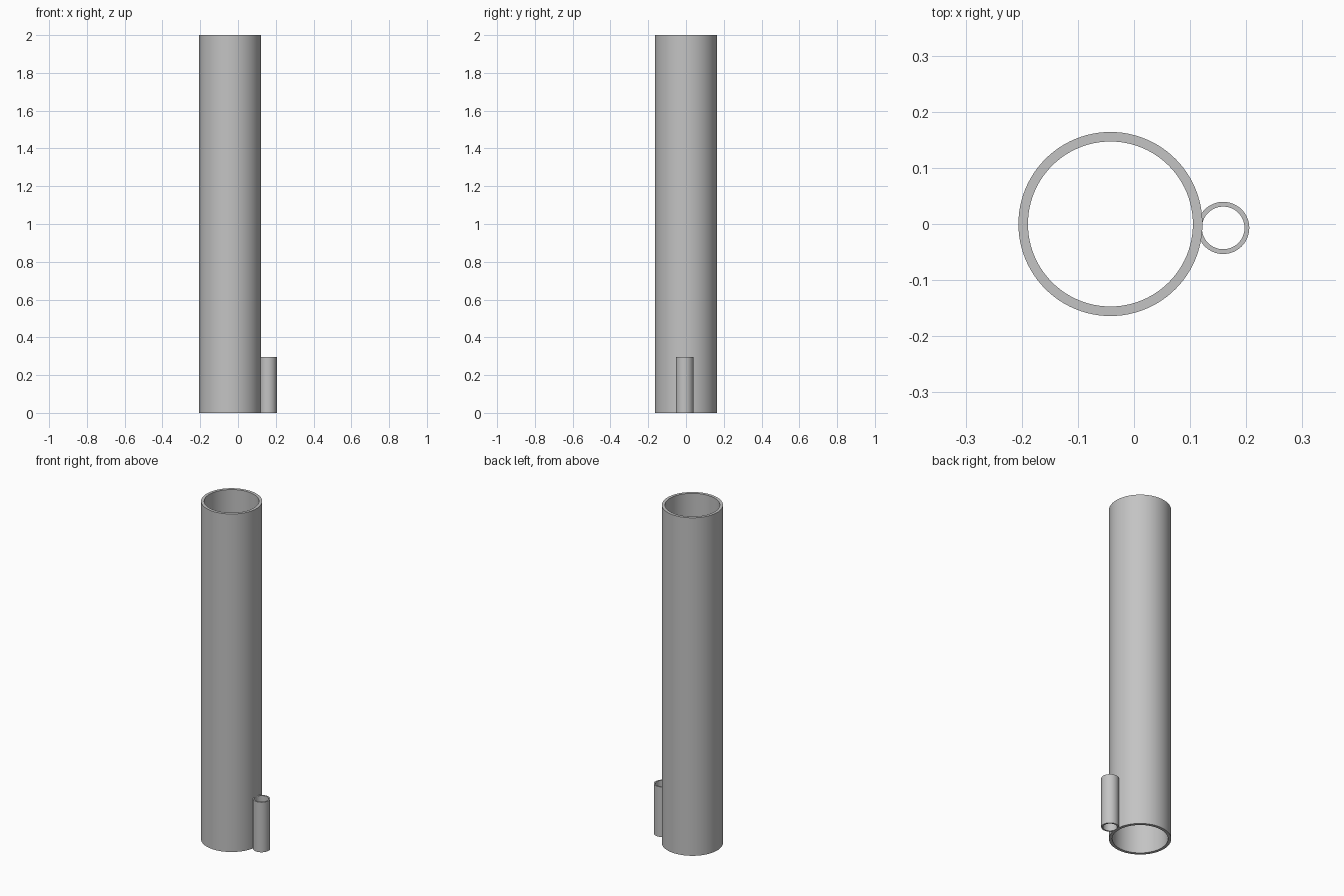
import bpy
import bmesh
import math

if "Cube" in bpy.data.objects:
    bpy.data.objects.remove(bpy.data.objects["Cube"], do_unlink=True)

grey = bpy.data.materials.new("plain grey")
grey.use_nodes = True
colour = (0.55, 0.55, 0.55, 1)
grey.diffuse_color = colour
grey.node_tree.nodes["Principled BSDF"].inputs["Base Color"].default_value = colour


def tube(name, x, y, outer, inner, height, sides=96):
    """Open pipe with wall thickness, made by spinning a rectangular wall section."""
    bm = bmesh.new()
    section = [(outer, 0), (outer, height), (inner, height), (inner, 0)]
    verts = [bm.verts.new((r, 0, z)) for r, z in section]
    edges = [bm.edges.new((verts[i], verts[(i + 1) % 4])) for i in range(4)]
    bmesh.ops.spin(bm, geom=verts + edges, cent=(0, 0, 0), axis=(0, 0, 1),
                   angle=math.tau, steps=sides, use_merge=True)
    bmesh.ops.remove_doubles(bm, verts=bm.verts, dist=1e-5)
    bmesh.ops.recalc_face_normals(bm, faces=bm.faces)
    mesh = bpy.data.meshes.new(name)
    bm.to_mesh(mesh)
    bm.free()
    mesh.materials.append(grey)
    obj = bpy.data.objects.new(name, mesh)
    obj.location = (x, y, 0)
    bpy.context.collection.objects.link(obj)
    # Smooth walls, crisp rims
    bpy.ops.object.select_all(action="DESELECT")
    obj.select_set(True)
    bpy.context.view_layer.objects.active = obj
    bpy.ops.object.shade_smooth_by_angle(angle=math.radians(30))
    return obj


# Tall main pipe and the short pipe against its left side
tube("main_pipe", -0.042, 0, 0.164, 0.147, 2)
tube("small_side_pipe", 0.159, -0.007, 0.0465, 0.038, 0.296, 64)
